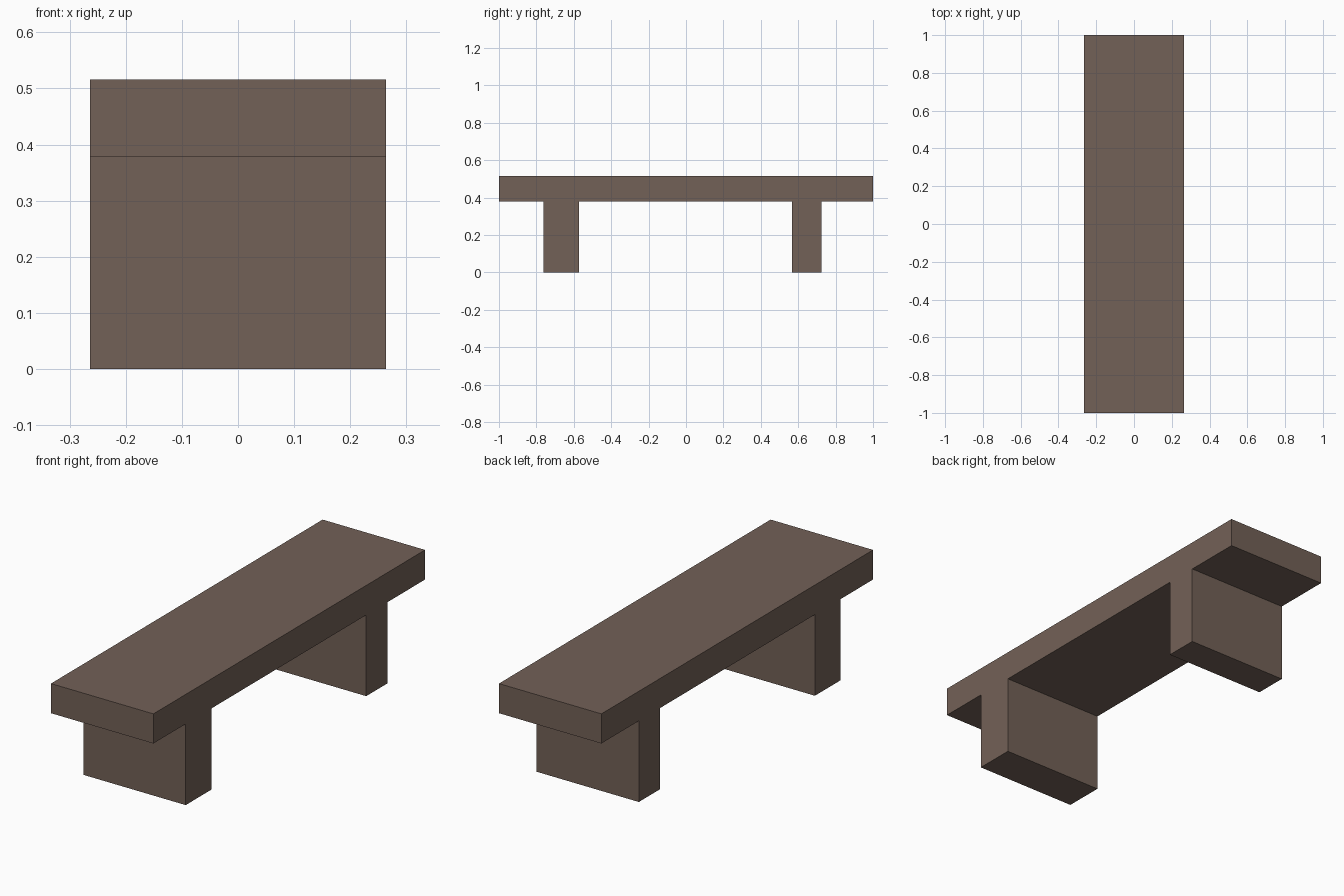
import bpy
import bmesh

if "Cube" in bpy.data.objects:
    bpy.data.objects.remove(bpy.data.objects["Cube"])

HALF_WIDTH = 0.264
TOP, UNDERSIDE = 0.516, 0.378

wood = bpy.data.materials.new("brown wood")
wood.diffuse_color = (0.171, 0.119, 0.095, 1)
wood.use_nodes = True
wood.node_tree.nodes["Principled BSDF"].inputs["Base Color"].default_value = wood.diffuse_color

# Side profile (y, z): thick seat slab with two solid legs, flush at the sides
profile = [
    (-1, TOP), (-1, UNDERSIDE),
    (-0.762, UNDERSIDE), (-0.762, 0), (-0.572, 0), (-0.572, UNDERSIDE),
    (0.567, UNDERSIDE), (0.567, 0), (0.724, 0), (0.724, UNDERSIDE),
    (1, UNDERSIDE), (1, TOP),
]

# Bench: extrude the profile across its width
bm = bmesh.new()
side = bm.faces.new([bm.verts.new((-HALF_WIDTH, y, z)) for y, z in profile])
extruded = bmesh.ops.extrude_face_region(bm, geom=[side], use_keep_orig=True)
moved = [v for v in extruded["geom"] if isinstance(v, bmesh.types.BMVert)]
bmesh.ops.translate(bm, verts=moved, vec=(2 * HALF_WIDTH, 0, 0))
bmesh.ops.recalc_face_normals(bm, faces=bm.faces)

mesh = bpy.data.meshes.new("bench")
bm.to_mesh(mesh)
bm.free()
mesh.materials.append(wood)
bench = bpy.data.objects.new("bench", mesh)
bpy.context.collection.objects.link(bench)
